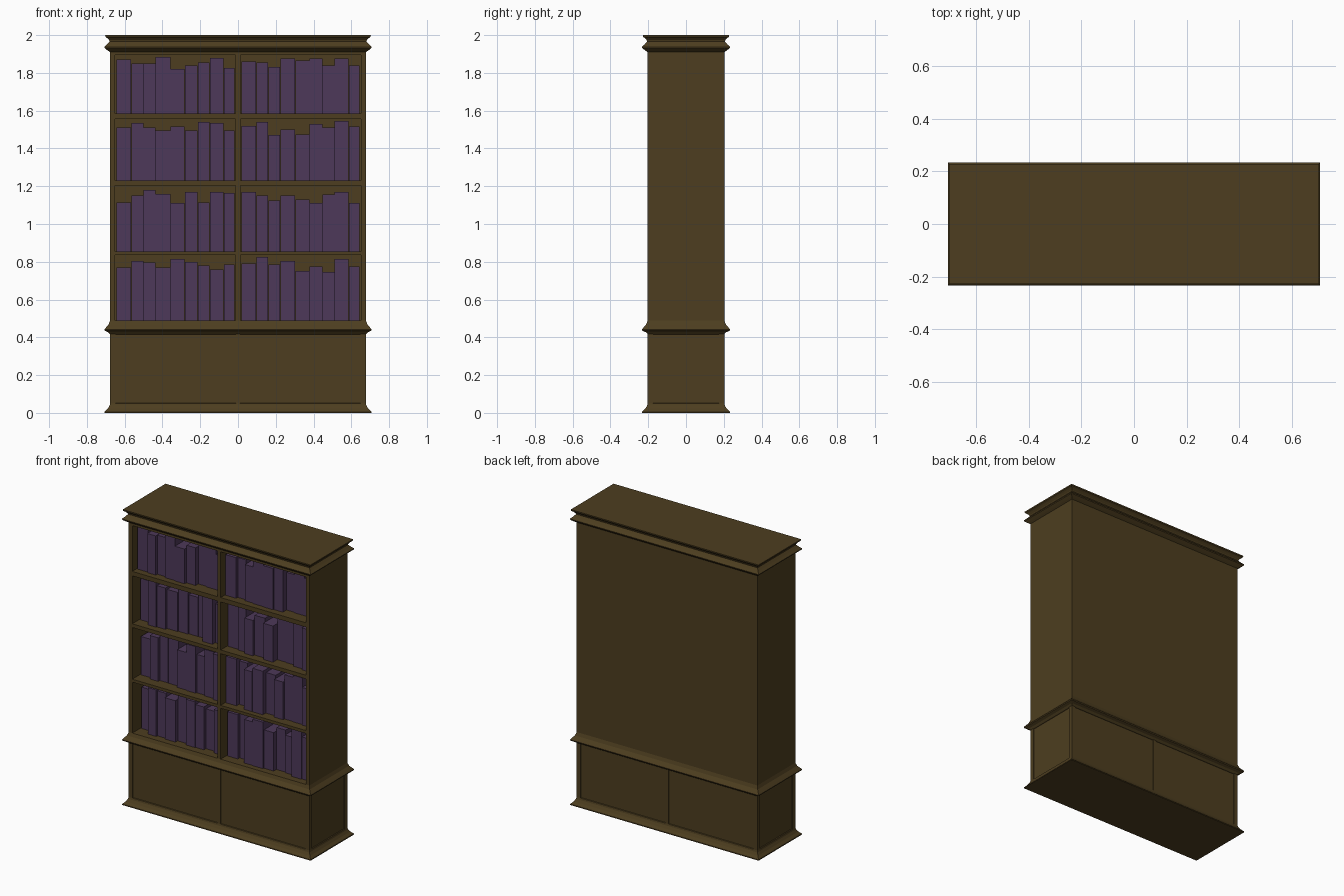
import bpy, bmesh, random

if "Cube" in bpy.data.objects:
    bpy.data.objects.remove(bpy.data.objects["Cube"])

random.seed(4)
HX, HY = 0.677, 0.203          # half width and half depth of the case


def material(name, rgb):
    m = bpy.data.materials.new(name)
    m.diffuse_color = (*rgb, 1)
    m.use_nodes = True
    m.node_tree.nodes["Principled BSDF"].inputs["Base Color"].default_value = m.diffuse_color
    return m


WOOD = material("dark_wood", (0.075, 0.048, 0.014))
COVER = material("book_cover", (0.075, 0.04, 0.1))


def finish(bm, name, mat):
    bmesh.ops.recalc_face_normals(bm, faces=bm.faces)
    mesh = bpy.data.meshes.new(name)
    bm.to_mesh(mesh)
    bm.free()
    mesh.materials.append(mat)
    ob = bpy.data.objects.new(name, mesh)
    bpy.context.collection.objects.link(ob)
    return ob


def box(name, x, y, z, mat=WOOD):
    bm = bmesh.new()
    bmesh.ops.create_cube(bm, size=1)
    for v in bm.verts:
        v.co = [r[0] + (c + 0.5) * (r[1] - r[0]) for c, r in zip(v.co, (x, y, z))]
    return finish(bm, name, mat)


def moulding(name, profile):
    """Stack rectangular rings: profile holds (offset from case, height)."""
    bm = bmesh.new()
    rings = []
    for off, z in profile:
        rings.append([bm.verts.new((sx * (HX + off), sy * (HY + off), z))
                      for sx, sy in ((-1, -1), (1, -1), (1, 1), (-1, 1))])
    for a, b in zip(rings, rings[1:]):
        for i in range(4):
            j = (i + 1) % 4
            bm.faces.new((a[i], a[j], b[j], b[i]))
    bm.faces.new(rings[0])
    bm.faces.new(rings[-1])
    return finish(bm, name, WOOD)


# Plinth, recessed lower cabinet and waist moulding in one stack
moulding("lower_cabinet", [
    (0.03, 0), (0.029, 0.006), (0.013, 0.022), (0.003, 0.038), (0, 0.05), (-0.006, 0.052),
    (-0.006, 0.415), (0, 0.417), (0.01, 0.427), (0.028, 0.435), (0.03, 0.442),
    (0.022, 0.452), (0.008, 0.468), (0, 0.49)])

# Crown moulding
moulding("crown", [
    (0, 1.895), (0, 1.91), (0.012, 1.918), (0.028, 1.93), (0.03, 1.937),
    (0.016, 1.951), (0.003, 1.966), (0.005, 1.973), (0.015, 1.984),
    (0.025, 1.991), (0.026, 2.0)])

# Corner posts and centre stiles of the lower cabinet
for sx in (-1, 1):
    for sy in (-1, 1):
        box("corner_post", sorted((sx * HX, sx * 0.648)),
            sorted((sy * HY, sy * (HY - 0.028))), (0.045, 0.42))
for sy in (-1, 1):
    box("centre_stile", (-0.01, 0.01), sorted((sy * HY, sy * (HY - 0.02))), (0.045, 0.42))

# Upper case: sides, back and divider
for sx in (-1, 1):
    box("side_panel", sorted((sx * 0.65, sx * HX)), (-HY, HY), (0.48, 1.91))
box("back_panel", (-0.65, 0.65), (0.18, HY), (0.48, 1.91))
box("divider", (-0.012, 0.012), (-HY, 0.18), (0.48, 1.91))

# Shelves between the four rows
for low, high in ((0.835, 0.855), (1.205, 1.23), (1.555, 1.585)):
    box("shelf", (-0.65, 0.65), (-HY, 0.18), (low, high))

# Books: shelf height, then left and right bay book heights in millimetres
ROWS = [
    (1.585, (285, 265, 265, 300, 235, 255, 270, 295, 240),
            (275, 270, 245, 290, 280, 290, 255, 290, 255)),
    (1.23, (280, 305, 280, 265, 285, 265, 310, 305, 265),
           (290, 310, 240, 270, 245, 300, 280, 315, 285)),
    (0.855, (260, 295, 325, 305, 255, 315, 260, 315, 310),
            (315, 295, 270, 295, 275, 255, 300, 315, 255)),
    (0.49, (280, 315, 305, 280, 325, 310, 290, 270, 295),
           (300, 335, 295, 315, 260, 285, 255, 325, 285)),
]
WIDTHS = (15, 12, 12, 15, 14, 13, 12, 14, 11)
for base, *bays in ROWS:
    for start, heights in zip((-0.643, 0.018), bays):
        x = start
        for w, h in zip(WIDTHS, heights):
            w *= 0.627 / sum(WIDTHS)
            front = random.uniform(-0.17, -0.115)
            box("book", (x, x + w - 0.002), (front, 0.15), (base, base + h / 1000), COVER)
            x += w
